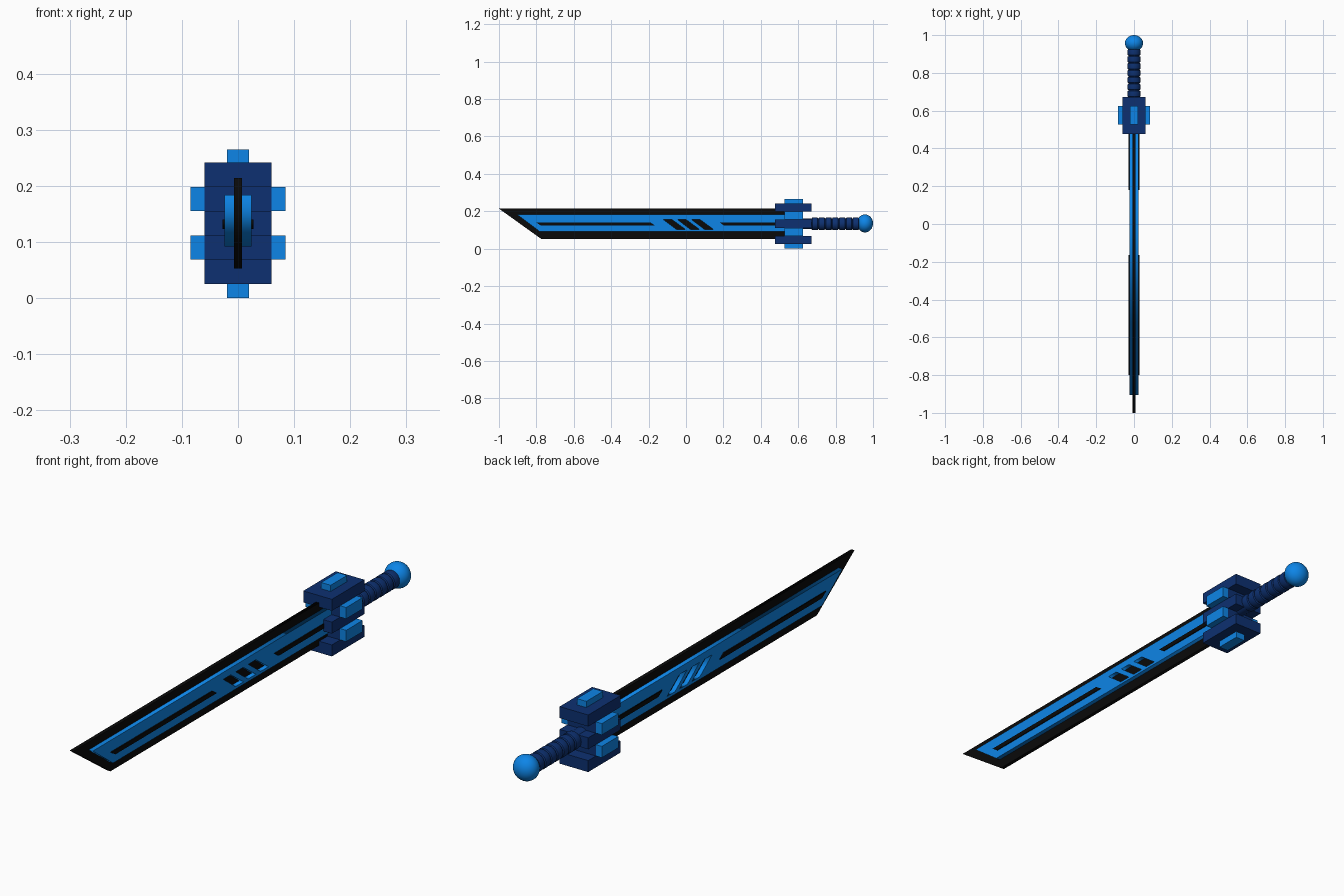
import bpy, bmesh, math
from mathutils import Matrix

if "Cube" in bpy.data.objects:
    bpy.data.objects.remove(bpy.data.objects["Cube"])

CZ = 0.133  # height of the sword's long axis


def material(name, rgb):
    m = bpy.data.materials.new(name)
    m.diffuse_color = (*rgb, 1)
    m.use_nodes = True
    m.node_tree.nodes["Principled BSDF"].inputs["Base Color"].default_value = m.diffuse_color
    return m


BLACK = material("black", (0.003, 0.003, 0.003))
NAVY = material("navy", (0.004, 0.030, 0.165))
BLUE = material("bright_blue", (0.004, 0.235, 0.80))


def add_object(name, data, mat):
    obj = bpy.data.objects.new(name, data)
    bpy.context.collection.objects.link(obj)
    data.materials.append(mat)
    return obj


def activate(obj):
    bpy.ops.object.select_all(action='DESELECT')
    obj.select_set(True)
    bpy.context.view_layer.objects.active = obj


def plate(name, outlines, half, mat):
    """Flat (y, z) outlines, later ones being holes, thickened along x."""
    cu = bpy.data.curves.new(name, 'CURVE')
    cu.dimensions = '2D'
    cu.fill_mode = 'BOTH'
    cu.extrude = half
    for pts in outlines:
        sp = cu.splines.new('POLY')
        sp.points.add(len(pts) - 1)
        for p, (y, z) in zip(sp.points, pts):
            p.co = (y, z, 0, 1)
        sp.use_cyclic_u = True
    obj = add_object(name, cu, mat)
    obj.rotation_euler = (math.pi / 2, 0, math.pi / 2)
    activate(obj)
    bpy.ops.object.convert(target='MESH')


def box(name, x, y, z, mat):
    bm = bmesh.new()
    bmesh.ops.create_cube(bm, size=1)
    for v in bm.verts:
        for i, (lo, hi) in enumerate((x, y, z)):
            v.co[i] = hi if v.co[i] > 0 else lo
    me = bpy.data.meshes.new(name)
    bm.to_mesh(me)
    bm.free()
    return add_object(name, me, mat)


# Blade: thin black edge plate with a slanted tip
plate("blade_edge", [[(-1.0, 0.214), (-0.775, 0.053), (0.57, 0.053), (0.57, 0.214)]],
      0.007, BLACK)

# Thicker blue core with three slanted slots showing the black plate
slots = [[(y, 0.157), (y + 0.045, 0.157), (y + 0.12, 0.102), (y + 0.073, 0.102)]
         for y in (-0.122, -0.047, 0.028)]
plate("blade_core", [[(-0.905, 0.184), (-0.783, 0.092), (0.57, 0.092), (0.57, 0.184)]] + slots,
      0.024, BLUE)

# Raised black inlay bars on both faces
plate("inlay_bar_tip", [[(-0.80, 0.140), (-0.775, 0.123), (-0.165, 0.123), (-0.19, 0.140)]],
      0.028, BLACK)
plate("inlay_bar_guard", [[(0.18, 0.140), (0.205, 0.123), (0.57, 0.123), (0.57, 0.140)]],
      0.028, BLACK)

# Guard: three navy slabs around a narrower navy core
for part, z in (("lower", 0.025), ("middle", 0.1115), ("upper", 0.198)):
    box("guard_slab_" + part, (-0.06, 0.06), (0.477, 0.672), (z, z + 0.0435), NAVY)
box("guard_core", (-0.06, 0.06), (0.527, 0.626), (0.06, 0.205), NAVY)

# Bright studs: two on each side, one above, one below
for side, s in (("left", -1), ("right", 1)):
    for part, z in (("lower", 0.0685), ("upper", 0.155)):
        box(f"guard_stud_{part}_{side}", sorted((s * 0.06, s * 0.085)), (0.527, 0.626),
            (z, z + 0.043), BLUE)
box("guard_stud_top", (-0.02, 0.02), (0.527, 0.626), (0.2415, 0.265), BLUE)
box("guard_stud_bottom", (-0.02, 0.02), (0.527, 0.626), (0.0, 0.025), BLUE)

# Grip: lathed profile of seven rounded rings
profile = [(0.0, 0.61), (0.029, 0.61)]
PITCH = 0.0365
for i in range(7):
    y = 0.672 + i * PITCH
    profile += [(0.029, y), (0.033, y + 0.003), (0.034, y + 0.009),
                (0.034, y + PITCH - 0.011), (0.033, y + PITCH - 0.005), (0.029, y + PITCH - 0.002)]
profile += [(0.029, 0.94), (0.0, 0.94)]
bm = bmesh.new()
verts = [bm.verts.new((r, y, CZ)) for r, y in profile]
edges = [bm.edges.new(pair) for pair in zip(verts, verts[1:])]
bmesh.ops.spin(bm, geom=verts + edges, cent=(0, 0, CZ), axis=(0, 1, 0),
               angle=2 * math.pi, steps=32)
bmesh.ops.remove_doubles(bm, verts=bm.verts, dist=1e-5)
bmesh.ops.recalc_face_normals(bm, faces=bm.faces)
me = bpy.data.meshes.new("grip")
bm.to_mesh(me)
bm.free()
activate(add_object("grip", me, NAVY))
bpy.ops.object.shade_smooth_by_angle(angle=math.radians(35))

# Pommel: slightly flattened ball
bm = bmesh.new()
bmesh.ops.create_uvsphere(bm, u_segments=32, v_segments=16, radius=1)
bm.transform(Matrix.Translation((0, 0.957, CZ + 0.002)) @ Matrix.Diagonal((0.048, 0.043, 0.048, 1)))
me = bpy.data.meshes.new("pommel")
bm.to_mesh(me)
bm.free()
activate(add_object("pommel", me, BLUE))
bpy.ops.object.shade_smooth_by_angle(angle=math.radians(35))
